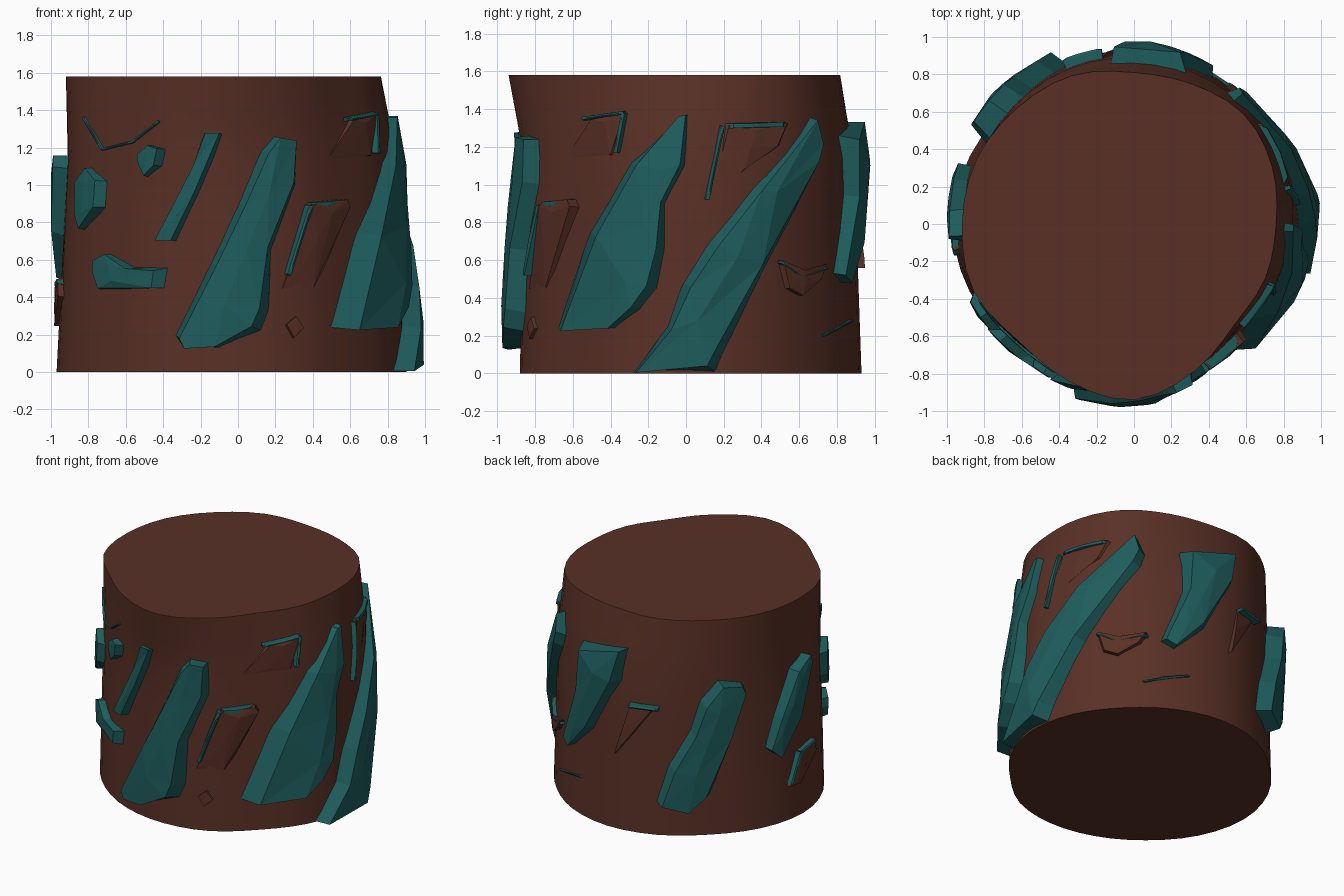
import bpy, bmesh
from math import sin, cos, pi, radians
from mathutils import Vector
from mathutils.bvhtree import BVHTree

if "Cube" in bpy.data.objects:
    bpy.data.objects.remove(bpy.data.objects["Cube"])


def material(name, rgb):
    m = bpy.data.materials.new(name)
    m.diffuse_color = (*rgb, 1)
    m.use_nodes = True
    m.node_tree.nodes["Principled BSDF"].inputs["Base Color"].default_value = m.diffuse_color
    return m


BROWN = material("bark_brown", (0.100, 0.030, 0.019))
TEAL = material("chip_teal", (0.013, 0.107, 0.107))


def finish(bm, name, mat):
    bmesh.ops.recalc_face_normals(bm, faces=bm.faces)
    me = bpy.data.meshes.new(name)
    bm.to_mesh(me)
    bm.free()
    me.materials.append(mat)
    ob = bpy.data.objects.new(name, me)
    bpy.context.collection.objects.link(ob)
    return ob


# Trunk: radii every 22.5 degrees at the bottom, middle and top
BOT = [.90, .90, .89, .91, .93, .93, .92, .95, .97, .95, .91, .89, .88, .87, .84, .87]
MID = [.85, .86, .87, .87, .89, .90, .90, .90, .91, .92, .89, .88, .86, .83, .79, .82]
TOP = [.76, .80, .83, .81, .81, .86, .88, .91, .92, .93, .88, .91, .94, .85, .76, .76]
H, SEG = 1.58, 48


def sample(r, t):
    f = t / (2 * pi) * 16
    i, k = int(f) % 16, f - int(f)
    a, b, c, d = (r[(i + j) % 16] for j in (-1, 0, 1, 2))
    return b + .5 * k * (c - a + k * (2 * a - 5 * b + 4 * c - d + k * (3 * (b - c) + d - a)))


def radius(t, z):
    if z < 1.15:
        return sample(BOT, t) + (sample(MID, t) - sample(BOT, t)) * z / 1.15
    return sample(MID, t) + (sample(TOP, t) - sample(MID, t)) * (z - 1.15) / (H - 1.15)


bm = bmesh.new()
rings = []
for z in (0, .4, .8, 1.15, 1.37, H):
    rings.append([bm.verts.new((radius(t, z) * cos(t), radius(t, z) * sin(t), z))
                  for t in (2 * pi * i / SEG for i in range(SEG))])
for a, b in zip(rings, rings[1:]):
    for i in range(SEG):
        j = (i + 1) % SEG
        bm.faces.new((a[i], a[j], b[j], b[i]))
wall = BVHTree.FromBMesh(bm)
bm.faces.new(rings[0][::-1])
bm.faces.new(rings[-1])
trunk = finish(bm, "trunk", BROWN)
bpy.context.view_layer.objects.active = trunk
trunk.select_set(True)
bpy.ops.object.shade_smooth_by_angle(angle=radians(40))

# Directions from which outlines are projected: azimuth, elevation, origin, scale
VIEWS = {"front": (-90, 0, 0, .79, 1), "right": (0, 0, 0, .79, 1),
         "back_left": (125, 25, 686, 672, -150), "back_right": (51, -30, 1134, 672, -150)}


def project(view, a, b):
    az, el, ca, cb, s = VIEWS[view]
    if s == 1:
        b = max(b, .004)
    az, el = radians(az), radians(el)
    d = -Vector((cos(az) * cos(el), sin(az) * cos(el), sin(el)))
    right = d.cross(Vector((0, 0, 1))).normalized()
    p = Vector((0, 0, .79)) + right * (a - ca) / abs(s) + right.cross(d) * (b - cb) / s
    hit = wall.ray_cast(p - d * 5, d)[0]
    return hit or wall.find_nearest(p)[0]


def lift(p, h):
    return p + Vector((p.x, p.y, 0)).normalized() * h


def add_chip(bm, view, pts, h, inset):
    """Raised faceted slab: sunk base outline, lifted inner outline, crown line along the middle."""
    pts = [Vector(p) for p in pts]
    order = sorted(pts, key=lambda p: p.y)
    n = len(pts) // 2
    lo = sum(order[:n], Vector((0, 0))) / n
    hi = sum(order[-n:], Vector((0, 0))) / n
    ax = hi - lo
    crown = [bm.verts.new(lift(project(view, *(lo + ax * t)), (h[0] + (h[1] - h[0]) * t) * 1.1))
             for t in (.12, .5, .88)]
    base, top, near = [], [], []
    for p in pts:
        t = max(-.25, min(1.25, (p - lo).dot(ax) / max(ax.length_squared, 1e-9)))
        q = p.lerp(lo + ax * t, inset)
        tt = max(0, min(1, t))
        base.append(bm.verts.new(lift(project(view, *p), -.015)))
        top.append(bm.verts.new(lift(project(view, *q), h[0] + (h[1] - h[0]) * tt)))
        near.append(round(2 * tt))
    faces = []
    for i in range(len(pts)):
        j = (i + 1) % len(pts)
        bm.faces.new((base[i], base[j], top[j], top[i]))
        a, b = near[j], near[i]
        step = 1 if b >= a else -1
        faces.append(bm.faces.new([top[i], top[j]] + [crown[k] for k in range(a, b + step, step)]))
    bmesh.ops.triangulate(bm, faces=faces + [bm.faces.new(base[::-1])])


def chip(name, view, pts, h, inset=.3, mat=TEAL):
    bm = bmesh.new()
    add_chip(bm, view, pts, h, inset)
    finish(bm, name, mat)


def lip(name, view, path, w, h):
    """Thin raised edge following a path."""
    bm = bmesh.new()
    for a, b in zip(path, path[1:]):
        a, b = Vector(a), Vector(b)
        n = (b - a).orthogonal().normalized() * w
        add_chip(bm, view, [a - n, b - n, b + n, a + n], (h, h), .3)
    finish(bm, name, TEAL)


# Large teal chips; heights are (low end, high end)
chip("front_chip", "front", [(-.34, .2), (-.3, .14), (-.1, .13), (.13, .22), (.17, .32), (.18, .65),
     (.31, 1.0), (.3, 1.24), (.19, 1.26), (.12, 1.18), (0, .9), (-.15, .58)], (.1, .08))
chip("front_right_chip", "right", [(-.69, .24), (-.38, .24), (-.24, .34), (-.15, .45), (-.11, .65),
     (-.11, .9), (0, 1.1), (.01, 1.37), (-.04, 1.36), (-.3, 1.12), (-.52, .75)], (.10, .05))
chip("right_chip", "right", [(-.28, .005), (.16, .005), (.2, .1), (.42, .55), (.7, 1.1), (.71, 1.2),
     (.66, 1.36), (.35, .98), (.12, .7), (-.02, .48), (-.1, .25)], (.1, .06))
chip("back_chip", "back_right", [(1176, 550), (1230, 558), (1230, 585), (1203, 628), (1172, 648),
     (1158, 640), (1180, 590)], (.09, .06))
chip("back_left_chip", "back_left", [(655, 803), (690, 812), (711, 795), (735, 735), (747, 690),
     (742, 682), (718, 680), (700, 700), (690, 730), (668, 765)], (.12, .1))
chip("left_chip", "back_left", [(766, 748), (780, 757), (800, 715), (806, 660), (803, 652),
     (790, 668), (775, 715)], (.08, .07))

# Small teal chips
chip("slim_chip", "front", [(-.44, .71), (-.33, .7), (-.21, .95), (-.08, 1.27), (-.18, 1.28),
     (-.24, 1.1)], (.06, .03))
chip("gem_chip", "front", [(-.54, 1.13), (-.48, 1.04), (-.4, 1.1), (-.38, 1.19), (-.46, 1.21),
     (-.54, 1.17)], (.05, .05), .4)
chip("left_gem_chip", "front", [(-.86, 1.02), (-.78, 1.09), (-.69, 1.02), (-.7, .88), (-.82, .76),
     (-.86, .85)], (.05, .05), .4)
chip("flat_chip", "front", [(-.77, .53), (-.74, .44), (-.38, .45), (-.36, .56), (-.55, .56),
     (-.68, .63), (-.76, .59)], (.05, .05), .25)

# Brown split-bark panels
for name, view, pts, h in [
    ("front_bark_panel", "front", [(.23, .45), (.42, .45), (.57, .88), (.55, .92), (.37, .9), (.3, .65)], (.005, .06)),
    ("upper_bark_panel", "right", [(-.66, 1.14), (-.38, 1.15), (-.31, 1.37), (-.5, 1.35)], (0, .03)),
    ("right_bark_panel", "right", [(.1, .9), (.2, 1.32), (.55, 1.32), (.5, 1.2)], (0, .02)),
    ("low_right_bark_panel", "right", [(.48, .6), (.52, .45), (.6, .41), (.71, .5), (.74, .58), (.6, .5)], (.03, .03)),
    ("back_bark_panel", "back_left", [(616, 753), (630, 704), (658, 708)], (.01, .04)),
    ("low_left_bark_panel", "back_left", [(788, 787), (800, 783), (815, 750), (812, 738), (799, 752)], (.03, .03)),
    ("low_bark_knot", "front", [(.25, .25), (.29, .18), (.35, .24), (.31, .3)], (.02, .02)),
]:
    chip(name, view, pts, h, .15, BROWN)

# Thin teal edges of the bark panels
lip("front_bark_edge", "front", [(.26, .52), (.37, .89), (.55, .91)], .014, .05)
lip("upper_bark_edge", "right", [(-.53, 1.35), (-.32, 1.38), (-.36, 1.17)], .012, .035)
lip("right_bark_edge", "right", [(.11, .92), (.19, 1.31), (.55, 1.32)], .013, .03)
lip("low_right_bark_edge", "right", [(.49, .59), (.6, .51), (.73, .56)], .01, .03)
lip("base_bark_edge", "right", [(.72, .2), (.87, .28)], .008, .015)
lip("back_bark_edge", "back_left", [(630, 704), (659, 708)], 2, .05)
lip("low_left_bark_edge", "back_left", [(790, 785), (799, 752), (813, 740)], 1.8, .035)
lip("upper_left_bark_edge", "front", [(-.82, 1.36), (-.72, 1.19), (-.56, 1.23), (-.42, 1.34)], .008, .012)
